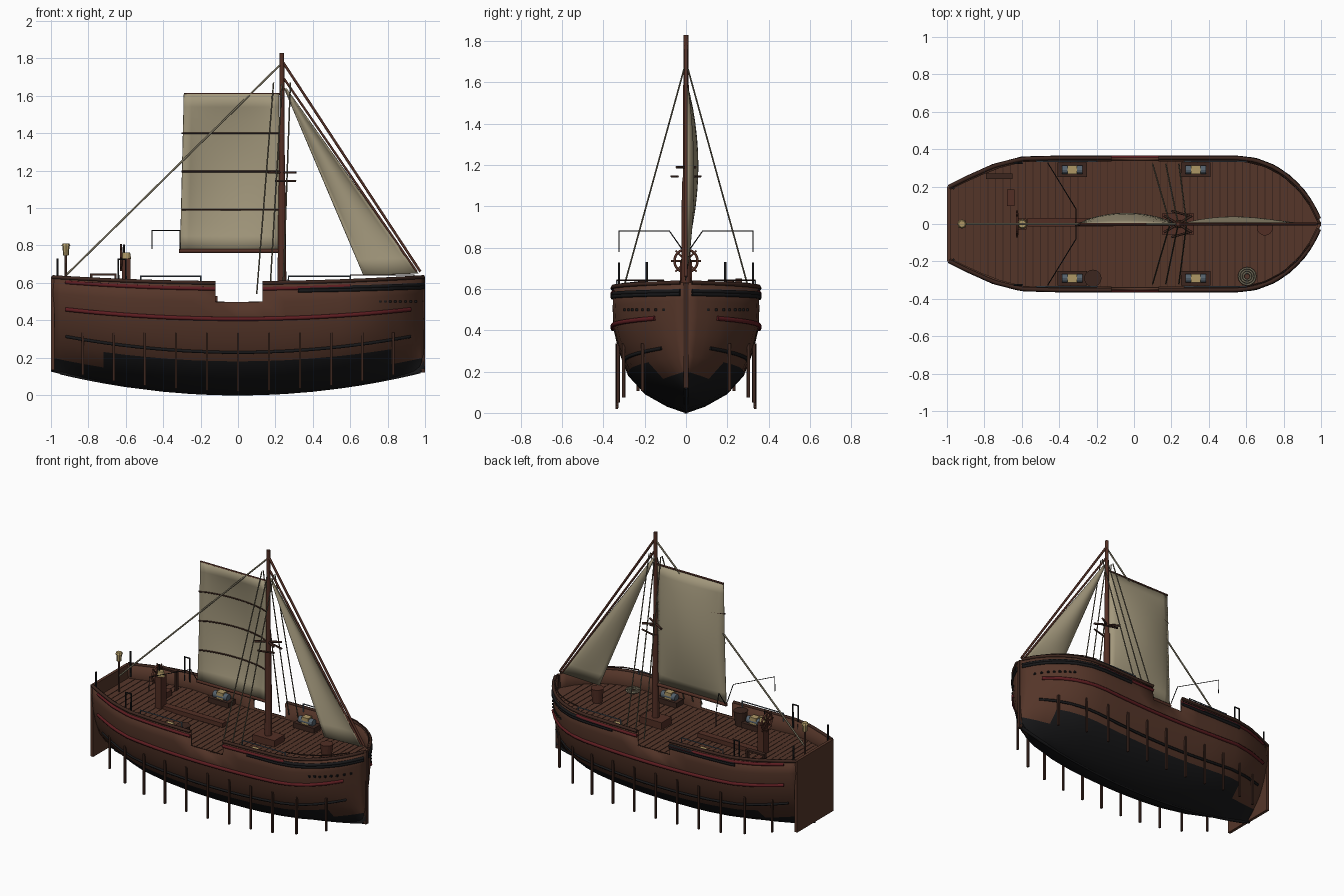
import bpy, bmesh
from math import sin, cos, pi
from mathutils import Vector

if "Cube" in bpy.data.objects:
    bpy.data.objects.remove(bpy.data.objects["Cube"])


def material(name, r, g, b):
    m = bpy.data.materials.new(name)
    m.use_nodes = True
    m.diffuse_color = (r, g, b, 1)
    node = m.node_tree.nodes["Principled BSDF"]
    node.inputs["Base Color"].default_value = (r, g, b, 1)
    node.inputs["Roughness"].default_value = 0.8
    return m


WOOD = material("hull brown", .09, .036, .022)
DARK = material("dark brown", .045, .019, .013)
SPAR = material("spar brown", .085, .028, .018)
BLACK = material("tar black", .009, .009, .01)
RED = material("dark red", .11, .012, .015)
SAIL = material("canvas", .36, .31, .2)
ROPE = material("rope", .17, .15, .1)
GOLD = material("brass", .42, .31, .13)
STEEL = material("blue grey", .09, .12, .15)


def link(name, data, *mats):
    o = bpy.data.objects.new(name, data)
    bpy.context.collection.objects.link(o)
    for m in mats:
        data.materials.append(m)
    return o


def from_bm(name, bm, *mats):
    me = bpy.data.meshes.new(name)
    bm.to_mesh(me)
    bm.free()
    return link(name, me, *mats)


def box(name, centre, size, mat):
    bm = bmesh.new()
    bmesh.ops.create_cube(bm, size=1)
    bmesh.ops.scale(bm, vec=size, verts=bm.verts)
    o = from_bm(name, bm, mat)
    o.location = centre
    return o


def cone(name, centre, r1, r2, h, mat, sides=16, rot=(0, 0, 0)):
    bm = bmesh.new()
    bmesh.ops.create_cone(bm, cap_ends=True, segments=sides, radius1=r1, radius2=r2, depth=h)
    o = from_bm(name, bm, mat)
    o.location, o.rotation_euler = centre, rot
    return o


curves = []


def rod(name, pts, r, mat, closed=False):
    c = bpy.data.curves.new(name, "CURVE")
    c.dimensions, c.bevel_depth = "3D", r
    c.bevel_resolution, c.use_fill_caps = 1, True
    s = c.splines.new("POLY")
    s.points.add(len(pts) - 1)
    for p, q in zip(s.points, pts):
        p.co = (*q, 1)
    s.use_cyclic_u = closed
    o = link(name, c, mat)
    curves.append(o)
    return o


def interp(table, v):
    for (a, fa), (b, fb) in zip(table, table[1:]):
        if v <= b:
            return fa + (fb - fa) * max(0, (v - a) / (b - a))
    return table[-1][1]


# Hull shape: plan outline, cross-section, keel and sheer lines
PLAN = [(-1, .195), (-.9, .245), (-.75, .312), (-.6, .35), (-.4, .355), (.55, .355), (.65, .343),
        (.75, .305), (.83, .25), (.9, .18), (.95, .108), (1, .006)]
SECTION = [(0, .015), (.05, .26), (.15, .56), (.3, .79), (.5, .92), (.68, .99), (.83, 1), (1, .99)]


def keel(x): return .125 * x * x
def sheer(x): return .6 + .032 * x * x
def deck_z(x): return .49 + .05 * x * x


def hull_y(x, z):
    t = (z - keel(x)) / (sheer(x) - keel(x))
    return interp(PLAN, x) * interp(SECTION, t) ** (1 + abs(x) ** 4)


STATIONS = [-1, -.95, -.9, -.82, -.72, -.6, -.4, -.25, -.12, 0, .13, .25, .4, .55, .65, .75,
            .82, .87, .9, .93, .95, .975, 1]
ROWS = [t for t, f in SECTION]
bm = bmesh.new()
grid = []
for x in STATIONS:
    ring = []
    for side, t in [(-1, t) for t in ROWS[::-1]] + [(1, t) for t in ROWS]:
        z = keel(x) + t * (sheer(x) - keel(x))
        ring.append(bm.verts.new((x, side * hull_y(x, z), z)))
    grid.append(ring)
top = len(ROWS) - 1
for i in range(len(STATIONS) - 1):
    mid = (STATIONS[i] + STATIONS[i + 1]) / 2
    for j in range(2 * top + 1):
        row = min(abs(j - top), abs(j - top) if j <= top else j - top - 1)
        row = row - 1 if j < top else row
        if row == top - 1 and -.12 < mid < .13:
            continue                      # boarding gap in the bulwark
        f = bm.faces.new((grid[i][j], grid[i + 1][j], grid[i + 1][j + 1], grid[i][j + 1]))
        f.material_index = int(row < 2 or row == 2 and -.72 < mid < .82 or j == top)
bmesh.ops.recalc_face_normals(bm, faces=bm.faces)
if sum(f.normal.y * f.calc_center_median().y for f in bm.faces) < 0:
    bmesh.ops.reverse_faces(bm, faces=bm.faces)
hull = from_bm("hull", bm, WOOD, BLACK)
sol = hull.modifiers.new("planking", "SOLIDIFY")
sol.thickness, sol.offset = .016, -1

# Deck with plank seams
bm = bmesh.new()
edge = [[bm.verts.new((x, s * max(hull_y(x, deck_z(x)) - .008, .002), deck_z(x))) for s in (-1, 1)]
        for x in STATIONS]
for a, b in zip(edge, edge[1:]):
    bm.faces.new((a[0], b[0], b[1], a[1]))
from_bm("deck", bm, WOOD)
for i in range(47):
    x = -.94 + i * .04
    w = hull_y(x, deck_z(x)) - .02
    box("plank_seam", (x, 0, deck_z(x)), (.004, 2 * w, .004), DARK)

# Transom, stem and keel
box("transom", (-.99, 0, .385), (.02, .4, .5), WOOD)
box("stem_post", (.99, 0, .375), (.02, .024, .51), DARK)
rod("keel", [(x, 0, keel(x) + .008) for x in STATIONS[1:-1]], .012, BLACK)


# Strakes and rails following the hull
def strake(name, x0, x1, zf, r, mat, sides=(-1, 1)):
    for s in sides:
        xs = [x0 + (x1 - x0) * i / 24 for i in range(25)]
        rod(name, [(x, s * (hull_y(x, zf(x)) + .002), zf(x)) for x in xs], r, mat)


for a, b in ((-.99, -.12), (.13, .99)):
    strake("cap_rail", a, b, lambda x: sheer(x), .011, DARK)
strake("red_rail", -.92, -.12, lambda x: .568 + .042 * x * x, .011, RED)
strake("red_rail", .13, .6, lambda x: .568 + .042 * x * x, .011, RED)
strake("red_wale", -.92, .92, lambda x: .407 + .06 * x * x, .012, RED)
strake("black_wale", -.92, .92, lambda x: .228 + .1 * x * x, .009, BLACK)
for k in (0, 1):
    strake("bow_band", .32, .99, lambda x: .556 + k * .014 + .02 * x * x, .011, BLACK)
    strake("quarter_band", -.62, -.12, lambda x: .556 + k * .014 + .02 * x * x, .011, BLACK, (1,))

for s in (-1, 1):
    # Hanging fender posts
    for i in range(-5, 6):
        x = i * .166
        lo = keel(x) + .02
        box("fender_post", (x, s * (hull_y(x, .32) + .004), (lo + .335) / 2), (.012, .014, .335 - lo), DARK)
    # Row of small bow ports
    for i in range(8):
        x = .76 + i * .027
        box("bow_port", (x, s * hull_y(x, .5), .5), (.014, .012, .012), BLACK)
    # Thin handrails, stern posts and gangway frames
    for a, b in ((-.52, -.2), (.27, .6)):
        rod("handrail", [(a, s * .335, .58), (a, s * .335, .636), (b, s * .335, .636), (b, s * .335, .58)], .005, STEEL)
    rod("bow_handrail", [(x, s * (interp(PLAN, x) - .015), .642) for x in (.6, .7, .8, .87, .94)], .004, DARK)
    rod("stern_post", [(-.965, s * .19, .55), (-.965, s * .19, .73)], .006, BLACK)
    rod("gangway_frame", [(-.64, s * .325, .56), (-.64, s * .325, .725), (-.6, s * .325, .725), (-.6, s * .325, .56)], .006, BLACK)
    rod("sheet_line", [(-.46, s * .325, .78), (-.46, s * .325, .88), (-.31, s * .08, .88), (-.31, s * .01, .78)], .003, BLACK)
    # Shrouds
    for xt, xb in ((.19, .1), (.235, .17), (.28, .24)):
        rod("shroud", [(xt, s * .008, 1.67), (xb, s * .32, .54)], .004, ROPE)
    # Deck guns on carriages
    for x in (-.33, .33):
        box("gun_carriage", (x, s * .29, .515), (.16, .075, .035), DARK)
        cone("gun_barrel", (x, s * .29, .55), .024, .024, .11, STEEL, 12, (0, pi / 2, 0))
        box("gun_breech", (x, s * .29, .555), (.05, .045, .05), GOLD)

# Mast, crosstrees and stays
box("mast_step", (.235, 0, .515), (.17, .11, .05), SPAR)
cone("lower_mast", (.235, 0, .81), .024, .02, .62, SPAR, 12)
cone("upper_mast", (.235, 0, 1.46), .016, .012, .74, SPAR, 12)
for s in (-1, 1):
    rod("crosstree", [(.16, -s * .045, 1.19), (.31, s * .045, 1.19)], .007, DARK)
    rod("lower_crosstree", [(.2, s * .07, 1.145), (.31, s * .04, 1.145)], .006, DARK)
rod("forestay", [(.24, 0, 1.78), (.975, 0, .66)], .008, SPAR)
rod("inner_forestay", [(.24, 0, 1.7), (.955, 0, .66)], .007, SPAR)
rod("backstay", [(.23, 0, 1.77), (-.92, 0, .64)], .006, ROPE)


# Sails as billowed sheets
def sail(name, corners, bulge):
    tl, tr, bl, br = map(Vector, corners)
    n = 12
    bm = bmesh.new()
    g = [[None] * (n + 1) for _ in range(n + 1)]
    for i in range(n + 1):
        for j in range(n + 1):
            u, v = i / n, j / n
            p = tl.lerp(tr, u).lerp(bl.lerp(br, u), v)
            p.y += bulge * sin(pi * u) ** .7 * sin(pi * v) ** .8 if 0 < i < n and 0 < j < n else 0
            g[i][j] = bm.verts.new(p)
    for i in range(n):
        for j in range(n):
            bm.faces.new((g[i][j], g[i + 1][j], g[i + 1][j + 1], g[i][j + 1]))
    o = from_bm(name, bm, SAIL)
    o.modifiers.new("cloth", "SOLIDIFY").thickness = .006
    return o


sails = [sail("main_sail", ((-.29, 0, 1.61), (.22, 0, 1.61), (-.31, 0, .78), (.22, 0, .78)), .06),
         sail("jib_sail", ((.245, 0, 1.64), (.26, 0, 1.64), (.67, 0, .64), (.965, 0, .65)), .04)]
for z in (1.4, 1.195, .99):
    d = .06 * sin(pi * (1.61 - z) / .83) ** .8
    rod("sail_batten", [(-.3 + .52 * i / 12, d * sin(pi * i / 12) ** .7 - .006, z) for i in range(13)], .005, DARK)
rod("boom", [(-.315, 0, .77), (.235, 0, .77)], .012, SPAR)
rod("yard", [(-.29, 0, 1.61), (.225, 0, 1.61)], .006, SPAR)

# Steering wheel and compass stand
hub = Vector((-.625, 0, .735))
ring = [hub + Vector((0, .056 * cos(a * pi / 12), .056 * sin(a * pi / 12))) for a in range(24)]
rod("wheel_rim", ring, .007, SPAR, True)
for k in range(4):
    d = Vector((0, cos(k * pi / 4), sin(k * pi / 4))) * .072
    rod("wheel_spoke", [hub - d, hub + d], .005, SPAR)
box("compass_stand", (-.597, 0, .62), (.045, .06, .22), SPAR)
cone("compass_bowl", (-.597, 0, .745), .026, .02, .035, GOLD)
rod("compass_pin", [(-.61, 0, .75), (-.61, 0, .805)], .006, BLACK)

# Stern lantern
rod("lantern_pole", [(-.92, 0, .53), (-.92, 0, .75)], .007, DARK)
cone("lantern", (-.92, 0, .772), .015, .019, .05, GOLD, 8)
cone("lantern_cap", (-.92, 0, .803), .025, .018, .012, GOLD, 8)

# Deck fittings
box("deck_beam", (-.34, .01, .515), (.46, .045, .03), SPAR)
box("bench", (-.72, .255, .645), (.14, .03, .012), DARK)
for x in (-.785, -.655):
    box("bench_leg", (x, .255, .58), (.012, .03, .13), DARK)
box("stern_hatch", (-.66, .14, .53), (.04, .09, .04), SPAR)
cone("cask", (-.22, -.29, .545), .035, .046, .1, DARK)
cone("bow_barrel", (.7, -.02, .56), .032, .042, .1, SPAR)
for k in range(3):
    pts = [(.605 + (.02 + .012 * k) * cos(a * pi / 8), -.28 + (.02 + .012 * k) * sin(a * pi / 8), .52) for a in range(16)]
    rod("rope_coil", pts, .006, ROPE, True)

# Convert rods to meshes and smooth the sails and hull
bpy.ops.object.select_all(action="DESELECT")
for o in curves:
    o.select_set(True)
bpy.context.view_layer.objects.active = curves[0]
bpy.ops.object.convert(target="MESH")
bpy.ops.object.select_all(action="DESELECT")
for o in sails + [hull]:
    o.select_set(True)
bpy.context.view_layer.objects.active = hull
bpy.ops.object.shade_smooth_by_angle(angle=.5)
